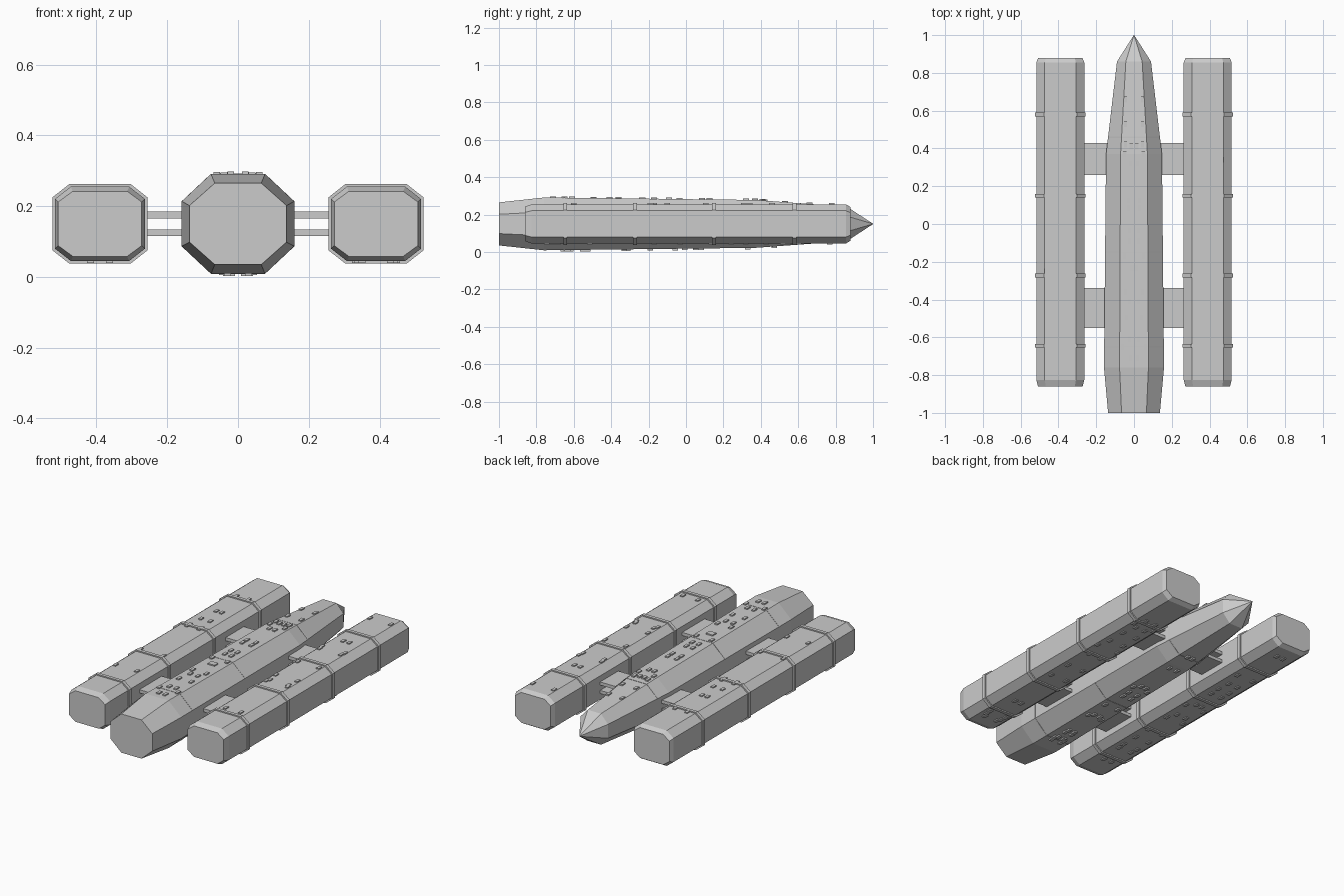
import bpy, bmesh, random
from mathutils import Vector, Matrix

if "Cube" in bpy.data.objects:
    bpy.data.objects.remove(bpy.data.objects["Cube"])

random.seed(7)
ZC = 0.15
HULL = [(-1, .137, .115), (-.76, .159, .141), (.37, .148, .128), (.86, .09, .092), (1, .001, .001)]
POD = [(-.86, .118, .092), (-.825, .127, .105), (.855, .127, .105), (.88, .117, .09)]
HULL_CUT = (.48, .45)   # flat fraction of the octagon's top and side
POD_CUT = (.65, .67)


def finish(name, bm):
    bmesh.ops.recalc_face_normals(bm, faces=bm.faces)
    me = bpy.data.meshes.new(name)
    bm.to_mesh(me)
    bm.free()
    ob = bpy.data.objects.new(name, me)
    bpy.context.collection.objects.link(ob)
    return ob


def section(w, h, cut, cx=0):
    # edges: 0 top, 1 / 7 upper chamfers, 2 / 6 sides, 4 bottom
    a, b = w * cut[0], h * cut[1]
    pts = [(-a, h), (a, h), (w, b), (w, -b), (a, -h), (-a, -h), (-w, -b), (-w, b)]
    return [(cx + x, ZC + z) for x, z in pts]


def loft(bm, stations, cut, cx=0):
    rings = [[bm.verts.new((x, y, z)) for x, z in section(w, h, cut, cx)] for y, w, h in stations]
    for r, s in zip(rings, rings[1:]):
        for i in range(8):
            j = (i + 1) % 8
            bm.faces.new((r[i], r[j], s[j], s[i]))
    bm.faces.new(rings[0])
    bm.faces.new(rings[-1])


def size_at(stations, y):
    for (y0, w0, h0), (y1, w1, h1) in zip(stations, stations[1:]):
        if y0 <= y <= y1:
            t = (y - y0) / (y1 - y0)
            return w0 + t * (w1 - w0), h0 + t * (h1 - h0)


def box(bm, centre, size, rot=Matrix()):
    m = Matrix.Translation(centre) @ rot @ Matrix.Diagonal((*size, 1))
    bmesh.ops.create_cube(bm, size=1, matrix=m)


def plate(bm, stations, cut, cx, edge, offset, y, width, length, height):
    # small raised plate lying on one facet, offset from the facet's middle
    pts = section(*size_at(stations, y), cut, cx)
    p = Vector((pts[edge][0], y, pts[edge][1]))
    q = Vector((pts[(edge + 1) % 8][0], y, pts[(edge + 1) % 8][1]))
    u = (q - p).normalized()
    v = Vector((0, 1, 0))
    n = v.cross(u) * -1
    n = u.cross(v)
    rot = Matrix((u, v, n)).transposed().to_4x4()
    box(bm, (p + q) / 2 + u * offset, (width, length, height * 2), rot)


def bands(bm, stations, cut, cx, ys, width, grow):
    for y in ys:
        w, h = size_at(stations, y)
        loft(bm, [(y - width / 2, w + grow, h + grow), (y + width / 2, w + grow, h + grow)], cut, cx)


# central hull with pointed nose
bm = bmesh.new()
loft(bm, HULL, HULL_CUT)
finish("central_hull", bm)

bm = bmesh.new()
bands(bm, HULL, HULL_CUT, 0, (-.65, -.15, .46), .008, .0015)
finish("hull_seams", bm)

# paired plates along the hull's spine and keel
bm = bmesh.new()
spine = [(.66, .045), (.53, .045), (.42, .045), (.41, .015), (.37, .05), (.32, .018), (.125, .03),
         (.085, .03), (-.035, .022), (-.09, .022), (-.17, .05), (-.36, .045), (-.41, .025),
         (-.495, .04), (-.61, .022), (-.65, .06), (-.71, .02)]
for y, x in spine:
    for s in (-1, 1):
        plate(bm, HULL, HULL_CUT, 0, 0, s * x, y, .018, .032, .007)
plate(bm, HULL, HULL_CUT, 0, 0, 0, -.235, .045, .035, .007)
for i in range(14):
    y, x = random.uniform(-.7, .5), random.uniform(.015, .05)
    for s in (-1, 1):
        plate(bm, HULL, HULL_CUT, 0, 4, s * x, y, .02, .03, .008)
finish("hull_plates", bm)

# side pods, each with four raised bands and scattered plates
pod_pairs = {
    "left": [(.6, .04), (.38, .018), (.255, .03), (.16, .04), (.14, .04), (-.25, .075), (-.49, .07)],
    "right": [(.78, .07), (.46, .02), (.34, .075), (.31, .07), (.105, .07), (-.1, .07), (-.17, .06),
              (-.19, .07), (-.6, .05)]}
for side, cx in (("left", -.39), ("right", .39)):
    bm = bmesh.new()
    loft(bm, POD, POD_CUT, cx)
    finish(side + "_pod", bm)

    bm = bmesh.new()
    bands(bm, POD, POD_CUT, cx, (-.645, -.273, .15, .58), .02, .007)
    finish(side + "_pod_bands", bm)

    bm = bmesh.new()
    for y, x in pod_pairs[side]:
        for s in (-1, 1):
            plate(bm, POD, POD_CUT, cx, 0, s * x, y, .018, .03, .006)
    for i in range(14):
        y, x = random.uniform(-.78, .8), random.uniform(.015, .07)
        for s in (-1, 1):
            plate(bm, POD, POD_CUT, cx, 4, s * x, y, .02, .03, .006)
    finish(side + "_pod_plates", bm)

# twin flat struts joining the pods to the hull
for name, y0, y1 in (("front_struts", -.55, -.34), ("rear_struts", .26, .43)):
    bm = bmesh.new()
    for s in (-1, 1):
        for z in (.125, .175):
            box(bm, (s * .2, (y0 + y1) / 2, z), (.16, y1 - y0, .019))
    finish(name, bm)
